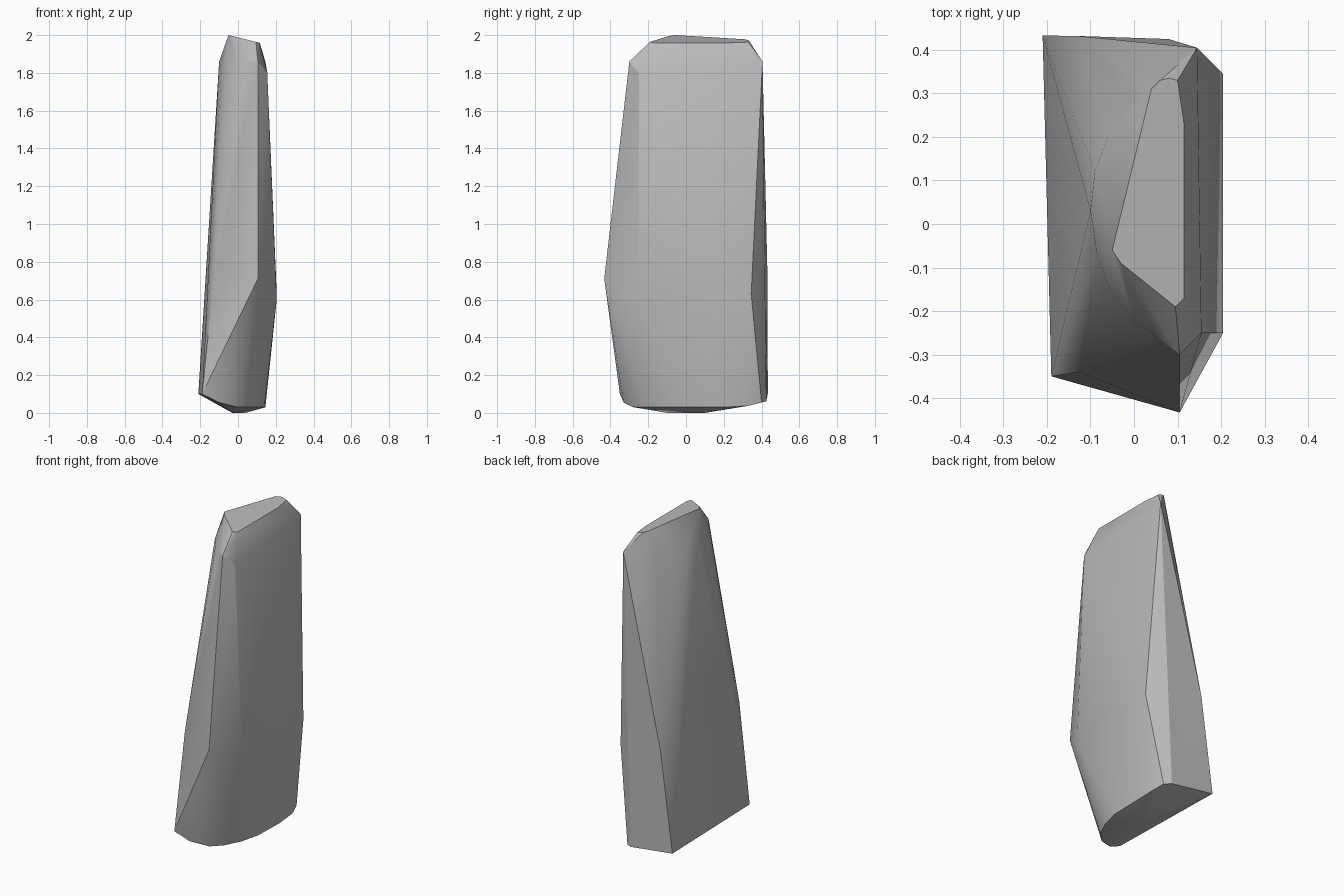
import bpy
import bmesh
import math

# Remove the default cube only
default_cube = bpy.data.objects.get("Cube")
if default_cube:
    bpy.data.objects.remove(default_cube, do_unlink=True)


def make_material(name, colour):
    material = bpy.data.materials.new(name)
    material.use_nodes = True
    material.diffuse_color = colour
    shader = material.node_tree.nodes["Principled BSDF"]
    shader.inputs["Base Color"].default_value = colour
    shader.inputs["Roughness"].default_value = 0.9
    return material


def level(outline, height):
    """Lift a flat outline to a height given by a function of x and y."""
    return [(x, y, height(x, y)) for x, y in outline]


def convex_stone(name, points, material):
    """Wrap the points in a tight skin, merging the flat facets."""
    bm = bmesh.new()
    for point in points:
        bm.verts.new(point)
    hull = bmesh.ops.convex_hull(bm, input=bm.verts[:])
    loose = {v for v in hull["geom_interior"] + hull["geom_unused"]
             if isinstance(v, bmesh.types.BMVert)}
    bmesh.ops.delete(bm, geom=list(loose), context="VERTS")
    bmesh.ops.dissolve_limit(bm, angle_limit=math.radians(1),
                             verts=bm.verts[:], edges=bm.edges[:])
    bmesh.ops.recalc_face_normals(bm, faces=bm.faces[:])
    mesh = bpy.data.meshes.new(name)
    bm.to_mesh(mesh)
    bm.free()
    mesh.materials.append(material)
    stone = bpy.data.objects.new(name, mesh)
    bpy.context.collection.objects.link(stone)
    return stone


# Gently tilted flat cap
cap = level([(.04, .31), (.06, .33), (.08, .335), (.1, .33), (.115, .23),
             (.115, -.17), (.095, -.19), (-.03, -.09), (-.05, -.06)],
            lambda x, y: 1.988 - x / 4)

# Bowed shoulder below the cap, rounded on the right-hand side
shoulder = level([(.145, .405), (.07, .36), (0, .29), (-.06, .2), (-.09, .12),
                  (-.1, .03), (-.085, -.07), (-.06, -.14), (0, -.22),
                  (.05, -.26), (.105, -.3)], lambda x, y: 1.86)
shoulder.append((.155, -.25, 1.8))

# Widest belt of the stone
belt = [(.205, -.25, .6), (.205, .345, .63), (.105, -.433, .71),
        (-.125, -.34, .73), (-.13, .432, .7)]

# Lower rim with its long straight edge and rounded corners
lower_rim = level([(-.19, -.35), (-.21, .433)], lambda x, y: .1)
lower_rim += level([(-.1, -.33), (0, -.28), (.06, -.22), (.11, -.12),
                    (.14, 0), (.145, .2), (.14, .33), (.12, .4), (.08, .425)],
                   lambda x, y: .03 + max(0, -x) / 4 + max(0, y - .3) / 4)

# Shallow underside
base = level([(-.03, -.1), (-.03, .1), (.04, .1)], lambda x, y: 0)

stone_grey = make_material("stone grey", (.5, .5, .5, 1))
stone = convex_stone("standing_stone",
                     cap + shoulder + belt + lower_rim + base, stone_grey)

# Soft curved sides with crisp main edges
bpy.ops.object.select_all(action="DESELECT")
stone.select_set(True)
bpy.context.view_layer.objects.active = stone
bpy.ops.object.shade_smooth_by_angle(angle=math.radians(25))
